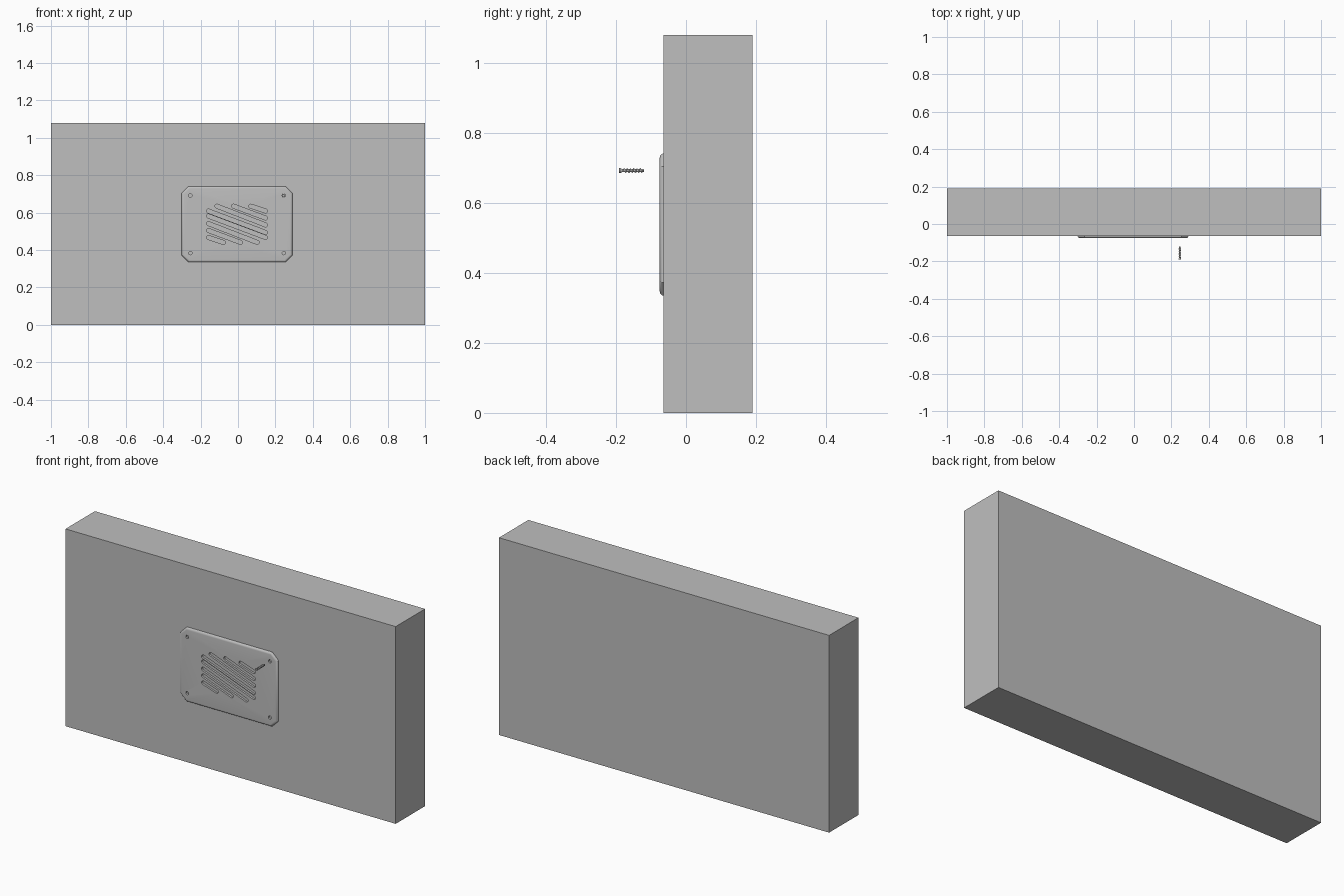
import bpy, bmesh
from math import sin, cos, pi, atan2, hypot
from mathutils import Matrix, Vector

default = bpy.data.objects.get("Cube")
if default:
    bpy.data.objects.remove(default)

grey = bpy.data.materials.new("plain_grey")
grey.use_nodes = True
tint = (0.52, 0.52, 0.52, 1)
grey.diffuse_color = tint
grey.node_tree.nodes["Principled BSDF"].inputs["Base Color"].default_value = tint

WALL_Y = -0.064
PLATE_Y = -0.075
CX, CZ = -0.005, 0.538
HOLE_X, HOLE_Z = 0.25, 0.154


def make_object(name, bm):
    bmesh.ops.recalc_face_normals(bm, faces=bm.faces)
    mesh = bpy.data.meshes.new(name)
    bm.to_mesh(mesh)
    bm.free()
    mesh.materials.append(grey)
    obj = bpy.data.objects.new(name, mesh)
    bpy.context.collection.objects.link(obj)
    return obj


def select(obj):
    bpy.ops.object.select_all(action='DESELECT')
    obj.select_set(True)
    bpy.context.view_layer.objects.active = obj


def loft(bm, rings):
    """Skin closed rings of points and cap both ends."""
    loops = [[bm.verts.new(p) for p in ring] for ring in rings]
    n = len(loops[0])
    for a, b in zip(loops, loops[1:]):
        for i in range(n):
            j = (i + 1) % n
            bm.faces.new((a[i], a[j], b[j], b[i]))
    bm.faces.new(loops[0])
    bm.faces.new(loops[-1])


def prism(bm, outline, y0, y1):
    loft(bm, [[(x, y, z) for x, z in outline] for y in (y0, y1)])


def slot_outline(x0, z0, x1, z1, r, steps=8):
    """Stadium shape running between two points."""
    angle = atan2(z1 - z0, x1 - x0)
    pts = []
    for cx, cz, start in ((x1, z1, angle - pi / 2), (x0, z0, angle + pi / 2)):
        for i in range(steps + 1):
            a = start + pi * i / steps
            pts.append((cx + r * cos(a), cz + r * sin(a)))
    return pts


def octagon(inset):
    """Rectangle with clipped corners, pulled in evenly by inset."""
    w, h, c = 0.296 - inset, 0.203 - inset, 0.037 - inset * 0.586
    pts = [(w, c - h), (w, h - c), (w - c, h), (c - w, h),
           (-w, h - c), (-w, c - h), (c - w, -h), (w - c, -h)]
    return [(CX + x, CZ + z) for x, z in pts]


# Wall block
bm = bmesh.new()
bmesh.ops.create_cube(bm, size=1, matrix=Matrix.Translation((0, 0.063, 0.54))
                      @ Matrix.Diagonal((2, 0.254, 1.08, 1)))
make_object("wall_block", bm)

# Cover plate with a rounded rim
bm = bmesh.new()
depth = WALL_Y - PLATE_Y
rings = []
for i in range(7):
    a = i / 6 * pi / 2
    y, inset = WALL_Y - depth * sin(a), 0.012 * (1 - cos(a))
    rings.append([(x, y, z) for x, z in octagon(inset)])
loft(bm, rings)
plate = make_object("cover_plate", bm)

# Cutter: slanted vents (half of them, then turned half round) and screw holes
bm = bmesh.new()
slots = [(-0.108, 0.097, 0.153, -0.004), (-0.019, 0.097, 0.153, 0.033),
         (0.073, 0.097, 0.153, 0.071), (-0.153, 0.071, 0.153, -0.044)]
for x0, z0, x1, z1 in slots:
    for s in (1, -1):
        prism(bm, slot_outline(CX + s * x0, CZ + s * z0, CX + s * x1, CZ + s * z1, 0.0105),
              -0.1, -0.0645)
for sx in (-1, 1):
    for sz in (-1, 1):
        x, z = CX + sx * HOLE_X, CZ + sz * HOLE_Z
        prism(bm, [(x + 0.009 * cos(k * pi / 12), z + 0.009 * sin(k * pi / 12))
                   for k in range(24)], -0.1, -0.0645)
cutter = make_object("vent_cutter", bm)
cutter.hide_render = True
cut = plate.modifiers.new("vents", 'BOOLEAN')
cut.operation = 'DIFFERENCE'
cut.solver = 'EXACT'
cut.object = cutter
select(plate)
bpy.ops.object.modifier_apply(modifier=cut.name)
bpy.data.objects.remove(cutter)
bpy.ops.object.shade_smooth_by_angle()

# Loose screw: head and shank turned around the y axis
SX, SZ = CX + HOLE_X, CZ + HOLE_Z


def turned(profile, sides=20):
    return [[(SX + r * cos(2 * pi * k / sides), y, SZ + r * sin(2 * pi * k / sides))
             for k in range(sides)] for y, r in profile]


bm = bmesh.new()
loft(bm, turned([(-0.186, 0.003), (-0.186, 0.005), (-0.19, 0.005), (-0.191, 0.007),
                 (-0.188, 0.0075), (-0.182, 0.0045), (-0.123, 0.0045), (-0.12, 0.003)]))
screw = make_object("screw", bm)
select(screw)
bpy.ops.object.shade_smooth_by_angle()

# Screw thread: a triangular ridge swept along a helix
bm = bmesh.new()
turns, steps, pitch = 6, 16, 0.0092
rings = []
for i in range(turns * steps + 1):
    a = 2 * pi * i / steps
    y = -0.179 + pitch * i / steps
    rings.append([(SX + r * cos(a), y + dy, SZ + r * sin(a))
                  for r, dy in ((0.004, -0.003), (0.007, 0), (0.004, 0.003))])
loft(bm, rings)
thread = make_object("screw_thread", bm)
select(thread)
bpy.ops.object.shade_smooth_by_angle()
